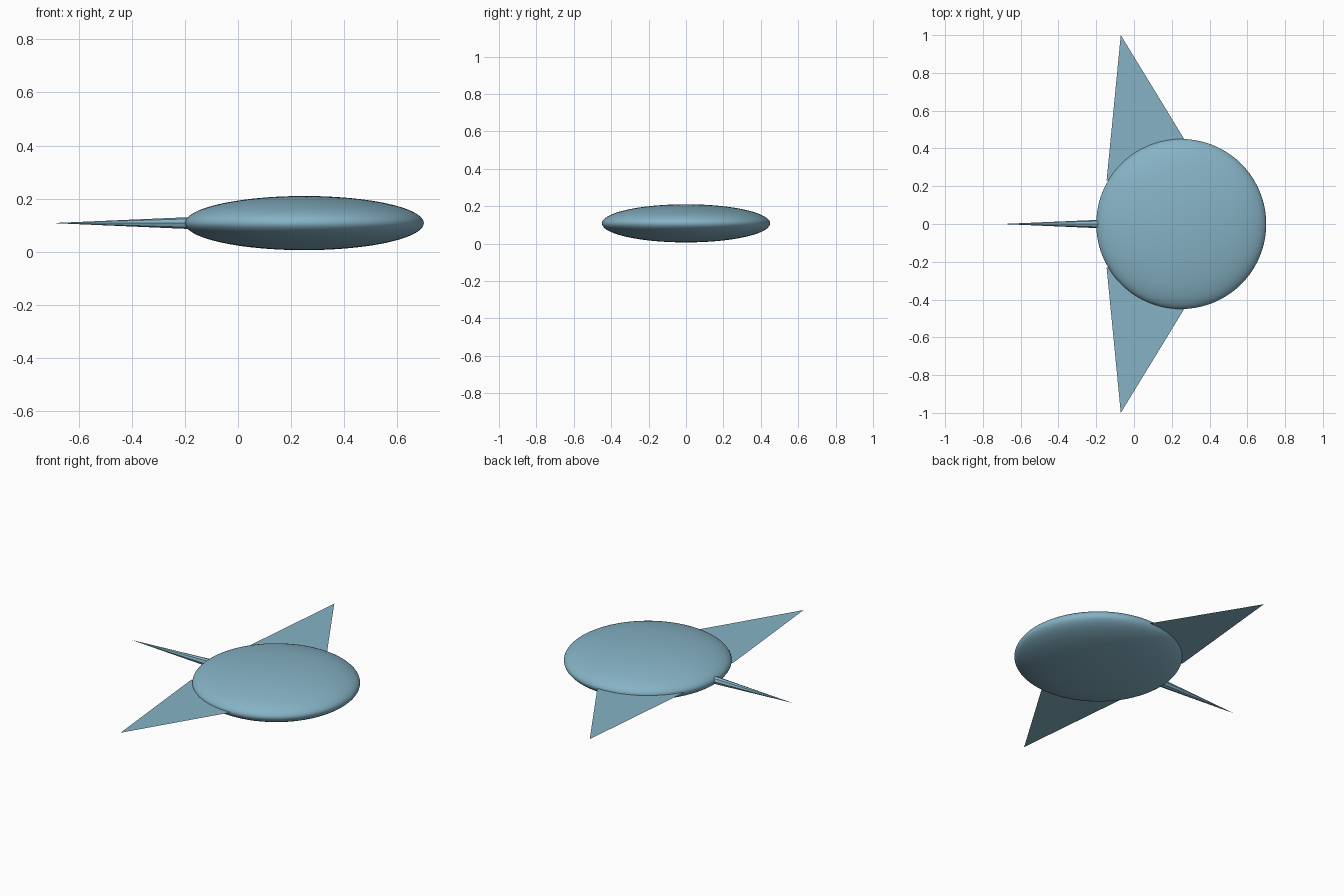
import bpy, bmesh
from math import pi

if "Cube" in bpy.data.objects:
    bpy.data.objects.remove(bpy.data.objects["Cube"])

Z = 0.108  # mid plane of the body


def make_object(name, bm, mat):
    mesh = bpy.data.meshes.new(name)
    bm.to_mesh(mesh)
    bm.free()
    obj = bpy.data.objects.new(name, mesh)
    bpy.context.collection.objects.link(obj)
    mesh.materials.append(mat)
    return obj


skin = bpy.data.materials.new("blue_skin")
skin.diffuse_color = (0.24, 0.45, 0.56, 1)
skin.use_nodes = True
skin.node_tree.nodes["Principled BSDF"].inputs["Base Color"].default_value = skin.diffuse_color

# Flattened round body
bpy.ops.mesh.primitive_ico_sphere_add(subdivisions=5, radius=1, location=(0.25, 0, Z))
body = bpy.context.object
body.name = "body"
body.scale = (0.45, 0.45, 0.102)
body.data.materials.append(skin)
bpy.ops.object.shade_smooth()

# Paper-thin triangular fins, mirrored left and right
for side, name in ((1, "left_fin"), (-1, "right_fin")):
    bm = bmesh.new()
    outline = [(0.40, 0.23), (-0.07, 1.0), (-0.145, 0.23)]
    verts = [bm.verts.new((x, side * y, Z)) for x, y in outline]
    face = bm.faces.new(verts)
    face.normal_update()
    if face.normal.z < 0:
        face.normal_flip()
    make_object(name, bm, skin)

# Tapered tail
bpy.ops.mesh.primitive_cone_add(vertices=8, radius1=0.022, radius2=0, depth=0.51,
                                location=(-0.445, 0, Z), rotation=(0, -pi / 2, 0))
tail = bpy.context.object
tail.name = "tail"
tail.data.materials.append(skin)
